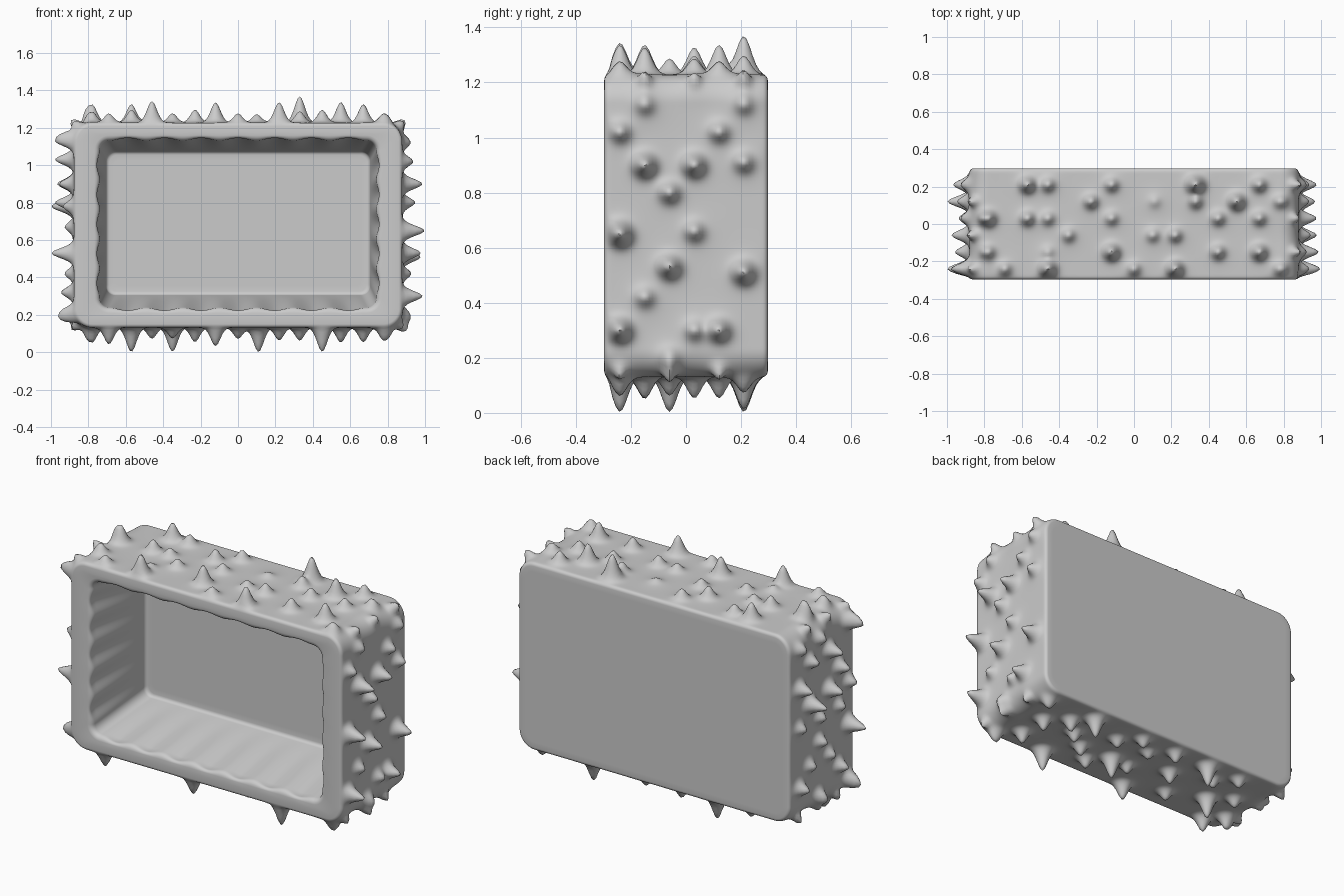
import bpy, bmesh, math
from mathutils import Vector

if "Cube" in bpy.data.objects:
    bpy.data.objects.remove(bpy.data.objects["Cube"])

HX, HZ, HY, ZC, RAD = 0.877, 0.547, 0.297, 0.68, 0.10
NX, NZ, NC = 132, 78, 15          # samples along long side, short side, corner
ROWS = [-0.24, -0.15, -0.06, 0.03, 0.12, 0.21]


def ring(hx, hz, r, zc):
    """Rounded rectangle in the XZ plane: list of (x, z, normal x, normal z, wave phase)."""
    cx, cz, out = hx - r, hz - r, []
    corners = [(cx, cz, 0), (-cx, cz, 90), (-cx, -cz, 180), (cx, -cz, 270)]
    for k, (ax, az, a0) in enumerate(corners):
        for i in range(NC):
            a = math.radians(a0 + 90 * i / (NC - 1))
            out.append([ax + r * math.cos(a), az + r * math.sin(a), math.cos(a), math.sin(a), 0])
        bx, bz, _ = corners[(k + 1) % 4]
        a = math.radians(a0 + 90)
        nx, nz = math.cos(a), math.sin(a)
        n, waves = (NX, 7) if k % 2 == 0 else (NZ, 5)
        for i in range(1, n):
            t = i / n
            w = math.sin(math.pi * waves * t) ** 2
            out.append([ax + (bx - ax) * t + r * nx, az + (bz - az) * t + r * nz, nx, nz, w])
    for p in out:
        p[1] += zc
    return out


# Spikes: (position along the side, height) for each row in y
top = [
    [(-.69, .05), (-.46, .115), (0, .05), (.22, .11), (.78, .05)],
    [(-.78, .06), (-.46, .03), (-.12, .11), (.45, .07), (.67, .10)],
    [(-.35, .05), (.10, .045), (.22, .06)],
    [(-.78, .10), (-.57, .07), (-.46, .05), (-.12, .05), (.45, .06), (.67, .06)],
    [(-.23, .07), (.11, .025), (.33, .06), (.55, .11), (.78, .05)],
    [(-.57, .10), (-.46, .06), (-.12, .06), (.33, .14), (.67, .07)],
]
right = [
    [(1.02, .06), (.65, .12), (.30, .11)],
    [(1.12, .045), (.90, .11), (.42, .05)],
    [(.80, .07), (.53, .10), (.20, .05)],
    [(.90, .10), (.66, .06), (.30, .05)],
    [(1.02, .06), (.30, .09)],
    [(1.12, .045), (.91, .06), (.51, .10)],
]
left = [
    [(1.13, .10), (.78, .06), (.53, .12), (.21, .09)],
    [(.90, .08), (.67, .05), (.32, .07)],
    [(1.03, .10), (.80, .10), (.42, .05)],
    [(1.13, .05), (.67, .05), (.53, .06), (.21, .06)],
    [(1.03, .07), (.78, .12), (.42, .05)],
    [(.90, .09), (.67, .05), (.32, .07), (1.13, .05)],
]
bottom = [
    [(-.69, .09), (-.12, .10), (.45, .13), (.78, .07)],
    [(-.78, .08), (-.35, .06), (.22, .07), (.67, .08)],
    [(-.57, .13), (0, .06), (.11, .13), (.33, .07)],
    [(-.69, .06), (-.23, .08), (.45, .07), (.67, .08)],
    [(-.46, .06), (0, .05), (.22, .06), (.55, .08)],
    [(-.57, .06), (-.35, .13), (-.12, .07), (.11, .06), (.45, .12), (.78, .06)],
]
spikes = []
for i, y in enumerate(ROWS):
    spikes += [(Vector((u, y, ZC + HZ)), h, 1) for u, h in top[i]]
    spikes += [(Vector((u, y, ZC - HZ)), h, 1) for u, h in bottom[i]]
    spikes += [(Vector((HX, y, u)), h, 1) for u, h in right[i]]
    spikes += [(Vector((-HX, y, u)), h, 1) for u, h in left[i]]
    # narrower corner spikes, alternating between diagonal corners
    s = 1 if i % 2 else -1
    for c in (1, -1):
        p = Vector((s * c * (HX - .03), y, ZC + c * (HZ - .03)))
        spikes.append((p, .045 + .008 * (i % 3), .72))


def bump(p):
    total = 0.0
    for c, h, k in spikes:
        d = (p - c).length_squared
        if d < .025:
            r = (.028 + .07 * h) * k
            total += (h - .008) * math.exp(-d / (r * r)) + .008 * math.exp(-d / .0045)
    return total


bm = bmesh.new()
loops = []


def add_loop(hx, hz, r, zc, y, spiky=False, wave=0.0):
    vs = []
    for x, z, nx, nz, w in ring(hx, hz, r, zc):
        p = Vector((x, y, z))
        d = wave * w
        if spiky:
            d += bump(p) * min(1, (HY - abs(y)) / .03)
        vs.append(bm.verts.new(p + Vector((nx, 0, nz)) * d))
    loops.append(vs)


def outer(inset, y, spiky=False):
    add_loop(HX - inset, HZ - inset, RAD - inset, ZC, y, spiky)


# Flat back and its rounded edge
E = .018
outer(.05, HY)
for i in range(5):
    a = math.pi / 2 * i / 4
    outer(E * (1 - math.sin(a)), HY - E + E * math.cos(a), True)
# Spiked outer wall
n = 46
for i in range(1, n):
    outer(0, (HY - E) * (1 - 2 * i / n), True)
# Rounded front edge
for i in range(5):
    a = math.pi / 2 * i / 4
    outer(E * (1 - math.cos(a)), -HY + E - E * math.sin(a), True)
outer(.05, -HY)
# Rounded lip of the opening
L = .03
for i in range(5):
    a = math.pi / 2 * i / 4
    o = L * (1 - math.sin(a))
    add_loop(.738 + o, .445 + o, .05 + o, .685, -HY + L - L * math.cos(a), False, .018 * i / 4)
# Fluted, tapering cavity wall
YB = .155
for i in range(1, 15):
    t = i / 15
    add_loop(.738 - .032 * t, .445 - .06 * t, .05, .685 + .005 * t,
             -HY + L + (YB - .02 + HY - L) * t, False, .018 * (1 - t))
# Fillet into the cavity floor
for i in range(5):
    a = math.pi / 2 * i / 4
    o = .02 * (1 - math.cos(a))
    add_loop(.706 - o, .385 - o, .05 - o * .5, .69, YB - .02 + .02 * math.sin(a))
add_loop(.66, .335, .03, .69, YB)

for a, b in zip(loops, loops[1:]):
    m = len(a)
    for j in range(m):
        bm.faces.new((a[j], a[(j + 1) % m], b[(j + 1) % m], b[j]))
bm.faces.new(loops[0])
bm.faces.new(loops[-1])
bmesh.ops.recalc_face_normals(bm, faces=bm.faces[:])

mesh = bpy.data.meshes.new("spiked_tray")
bm.to_mesh(mesh)
bm.free()
tray = bpy.data.objects.new("spiked_tray", mesh)
bpy.context.collection.objects.link(tray)
bpy.context.view_layer.objects.active = tray
tray.select_set(True)
bpy.ops.object.shade_smooth_by_angle(angle=math.radians(60))
